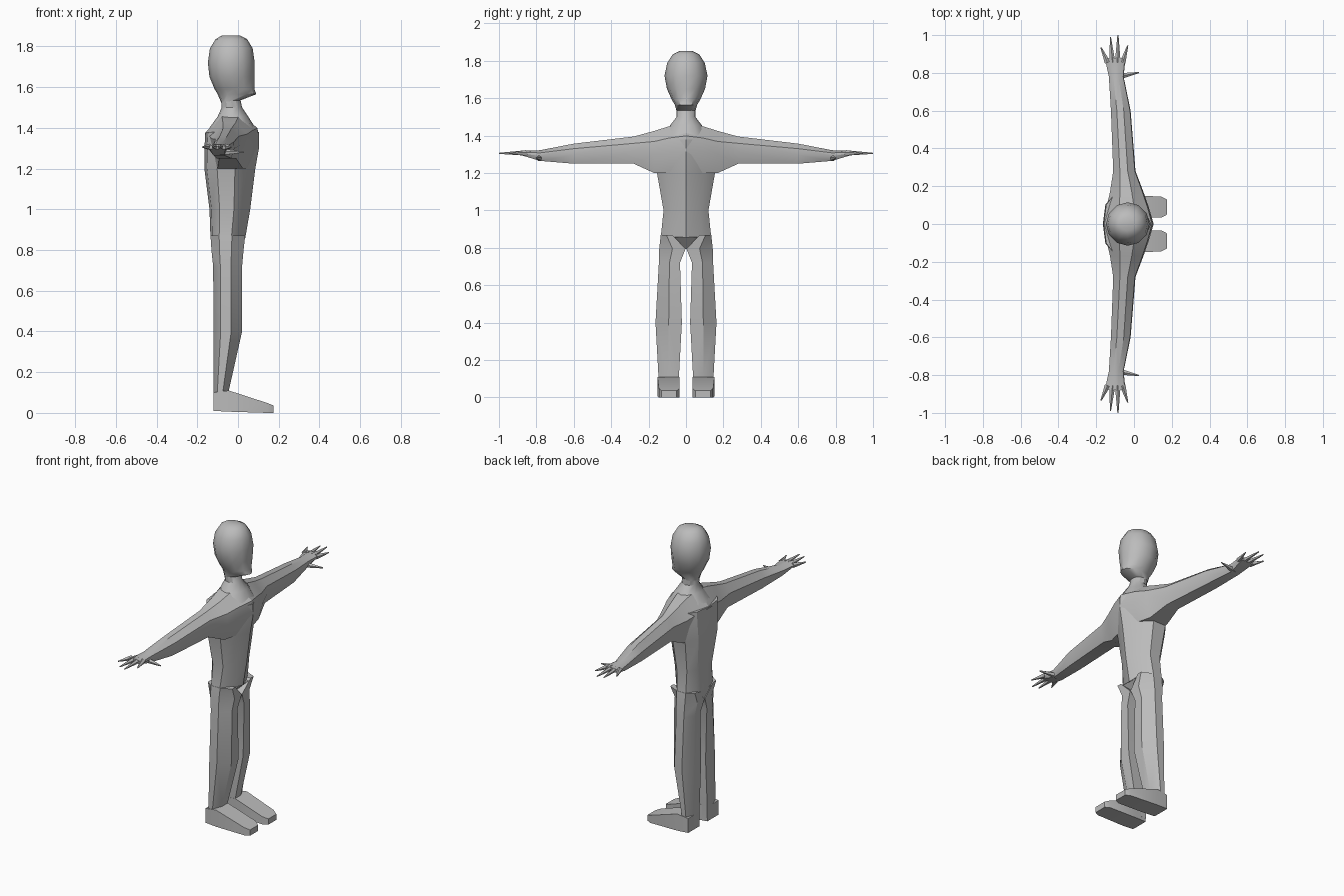
import bpy, bmesh, math
from mathutils import Vector

default = bpy.data.objects.get("Cube")
if default:
    bpy.data.objects.remove(default, do_unlink=True)

grey = bpy.data.materials.new("plain_grey")
grey.use_nodes = True
colour = (0.5, 0.5, 0.5, 1)
grey.diffuse_color = colour
grey.node_tree.nodes["Principled BSDF"].inputs["Base Color"].default_value = colour


def finish(name, bm, mirror, angle=30):
    """Turn a bmesh into a shaded object, optionally mirrored across y."""
    bmesh.ops.recalc_face_normals(bm, faces=bm.faces)
    mesh = bpy.data.meshes.new(name)
    bm.to_mesh(mesh)
    bm.free()
    mesh.materials.append(grey)
    obj = bpy.data.objects.new(name, mesh)
    bpy.context.collection.objects.link(obj)
    if mirror:
        mod = obj.modifiers.new("mirror", "MIRROR")
        mod.use_axis = (False, True, False)
        mod.use_clip = False
        mod.use_mirror_merge = False
    bpy.ops.object.select_all(action="DESELECT")
    obj.select_set(True)
    bpy.context.view_layer.objects.active = obj
    bpy.ops.object.shade_smooth_by_angle(angle=math.radians(angle))
    return obj


def loft(name, axis, outline, rows, mirror=False, angle=30):
    """Skin a unit outline through rows of (position, a_min, a_max, b_min, b_max)."""
    bm = bmesh.new()
    rings = []
    for pos, a0, a1, b0, b1 in rows:
        ring = []
        for u, v in outline:
            a, b = a0 + u * (a1 - a0), b0 + v * (b1 - b0)
            point = {"x": (pos, a, b), "y": (a, pos, b), "z": (a, b, pos)}[axis]
            ring.append(bm.verts.new(point))
        rings.append(ring)
    count = len(outline)
    for low, high in zip(rings, rings[1:]):
        for i in range(count):
            j = (i + 1) % count
            bm.faces.new((low[i], low[j], high[j], high[i]))
    bm.faces.new(rings[0])
    bm.faces.new(rings[-1])
    return finish(name, bm, mirror, angle)


def digit(name, root, tip, radius):
    """Pointed finger from root to tip."""
    root, tip = Vector(root), Vector(tip)
    along = tip - root
    bm = bmesh.new()
    bmesh.ops.create_cone(bm, cap_ends=True, segments=5, radius1=radius,
                          radius2=radius * 0.2, depth=along.length)
    bmesh.ops.rotate(bm, verts=bm.verts, matrix=along.to_track_quat("Z", "Y").to_matrix())
    bmesh.ops.translate(bm, verts=bm.verts, vec=(root + tip) / 2)
    return finish(name, bm, True)


def symmetric(rows):
    """Expand (z, back, front, half_width) rows to full ranges."""
    return [(z, back, front, -w, w) for z, back, front, w in rows]


# Cross-section outlines in unit coordinates
square = [(0, 0), (1, 0), (1, 1), (0, 1)]
circle = [(0.5 + 0.5 * math.cos(math.tau * i / 12), 0.5 + 0.5 * math.sin(math.tau * i / 12))
          for i in range(12)]
arm_outline = [(.3, 1), (.65, 1), (.97, .75), (1, .45), (.85, 0), (.15, 0), (0, .65)]
leg_outline = [(1, 0), (1, .5), (.62, 1), (.25, 1), (0, .5), (0, 0)]
half = [(.82, .82), (.6, 1), (.25, 1), (.05, .8)]
torso_outline = [(1, .5)] + half + [(0, .5)] + [(u, 1 - v) for u, v in reversed(half)]

# Head and neck
loft("head", "z", circle, symmetric([
    (1.53, -.085, .0, .05),
    (1.565, -.1, .09, .06),
    (1.59, -.115, .08, .075),
    (1.65, -.14, .08, .102),
    (1.72, -.148, .082, .115),
    (1.79, -.138, .072, .1),
    (1.835, -.11, .045, .07),
    (1.853, -.08, .01, .035)]), angle=40)
loft("neck", "z", circle, symmetric([
    (1.4, -.14, .085, .12),
    (1.455, -.1, .05, .085),
    (1.5, -.08, .02, .05),
    (1.55, -.085, .01, .05)]))

# Torso
loft("torso", "z", torso_outline, symmetric([
    (.855, -.135, .035, .135),
    (1.0, -.14, .06, .12),
    (1.2, -.165, .085, .155),
    (1.3, -.165, .103, .17),
    (1.38, -.16, .103, .17)]))
loft("crotch", "z", square, symmetric([
    (.795, -.125, -.03, .004),
    (.857, -.132, .03, .08)]))

# Chest, arm and palm run outward as one tapering form
loft("arm", "y", arm_outline, [
    (0, -.163, .104, 1.2, 1.465),
    (.09, -.145, .078, 1.2, 1.45),
    (.17, -.127, .05, 1.2, 1.425),
    (.28, -.11, .008, 1.25, 1.395),
    (.6, -.122, -.018, 1.25, 1.357),
    (.78, -.133, -.055, 1.265, 1.322),
    (.88, -.155, -.045, 1.295, 1.318)], mirror=True)

# Fingers and thumb
fingers = [((-.14, -.175), .935), ((-.114, -.125), .99),
           ((-.086, -.085), 1.0), ((-.06, -.033), .945)]
for number, ((root_x, tip_x), reach) in enumerate(fingers, 1):
    digit(f"finger_{number}", (root_x, .855, 1.306), (tip_x, reach, 1.305), .016)
digit("thumb", (-.085, .78, 1.28), (.026, .802, 1.28), .018)

# Legs
loft("leg", "z", leg_outline, [
    (.03, -.12, -.045, .038, .15),
    (.11, -.12, -.045, .038, .147),
    (.4, -.12, .02, .022, .163),
    (.72, -.122, .02, .032, .145),
    (.795, -.13, .027, .002, .143),
    (.87, -.135, .035, .075, .135)], mirror=True)

# Feet
loft("foot", "x", square, [
    (-.12, .04, .15, .01, .1),
    (-.045, .036, .153, .006, .11),
    (.145, .034, .145, 0, .048),
    (.175, .05, .13, 0, .036)], mirror=True)
